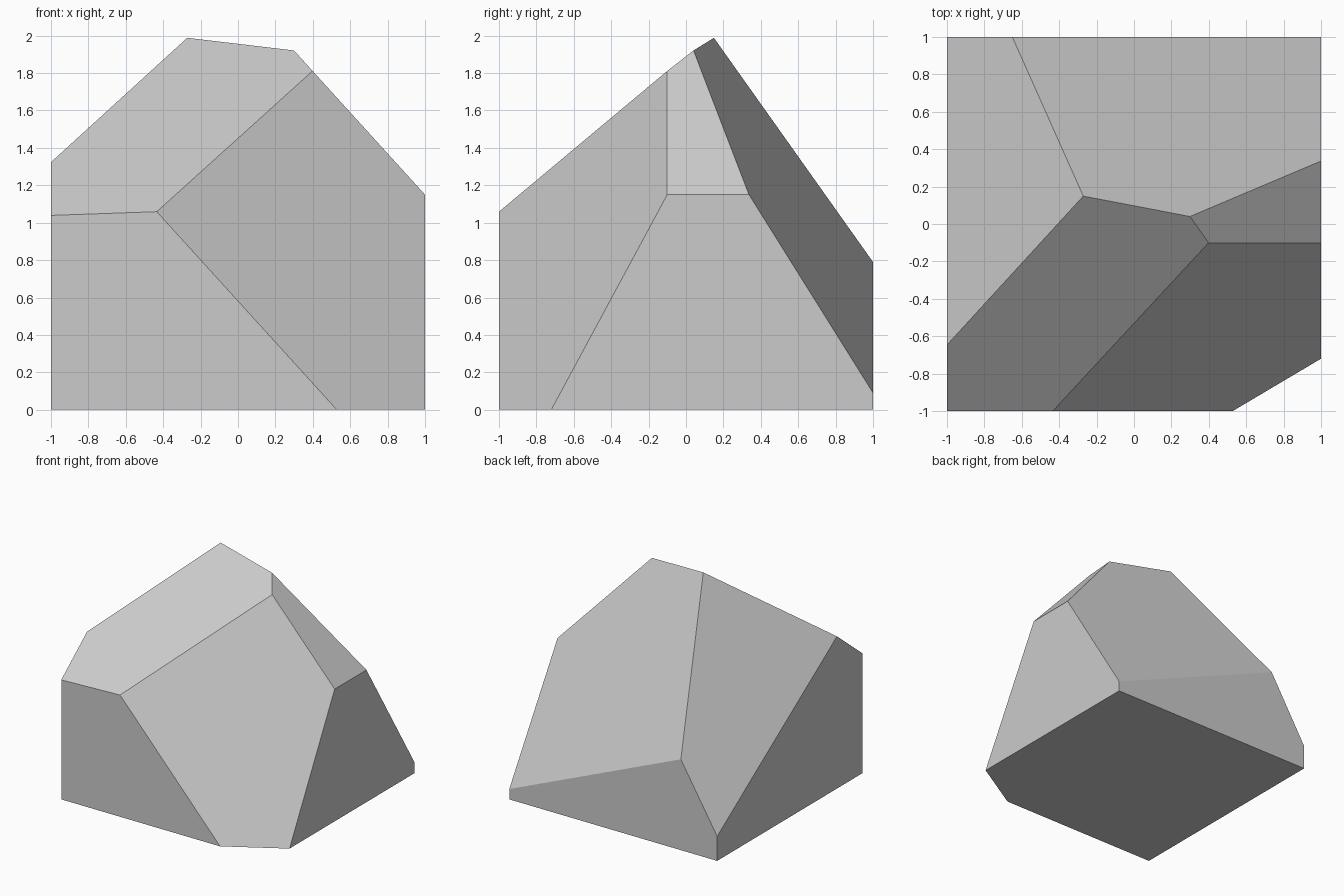
import bpy, bmesh
from mathutils import Vector

if "Cube" in bpy.data.objects:
    bpy.data.objects.remove(bpy.data.objects["Cube"])

# Block: 2-unit cube standing on the ground
bm = bmesh.new()
bmesh.ops.create_cube(bm, size=2.0)
bmesh.ops.translate(bm, verts=bm.verts, vec=(0, 0, 1))

# Facets: each sloping cut is z = height + sx * x + sy * y, keeping what lies below
facets = [
    (1.878, 0.035, 0.804),    # front left slope
    (2.436, -1.10, 1.855),    # front right slope
    (2.25, -1.10, 0.0),       # right slope
    (2.112, -0.424, -1.598),  # back slope
    (2.536, 1.648, -0.674),   # left slope
]

for height, sx, sy in facets:
    bmesh.ops.bisect_plane(
        bm, geom=bm.verts[:] + bm.edges[:] + bm.faces[:], dist=1e-5,
        plane_co=Vector((0, 0, height)),
        plane_no=Vector((-sx, -sy, 1)).normalized(),
        clear_outer=True)
    rim = [e for e in bm.edges if e.is_boundary]
    if rim:
        bmesh.ops.contextual_create(bm, geom=rim)

bmesh.ops.remove_doubles(bm, verts=bm.verts, dist=1e-4)
bmesh.ops.recalc_face_normals(bm, faces=bm.faces)

# Faceted rock
mesh = bpy.data.meshes.new("faceted_rock")
bm.to_mesh(mesh)
bm.free()
rock = bpy.data.objects.new("faceted_rock", mesh)
bpy.context.collection.objects.link(rock)
